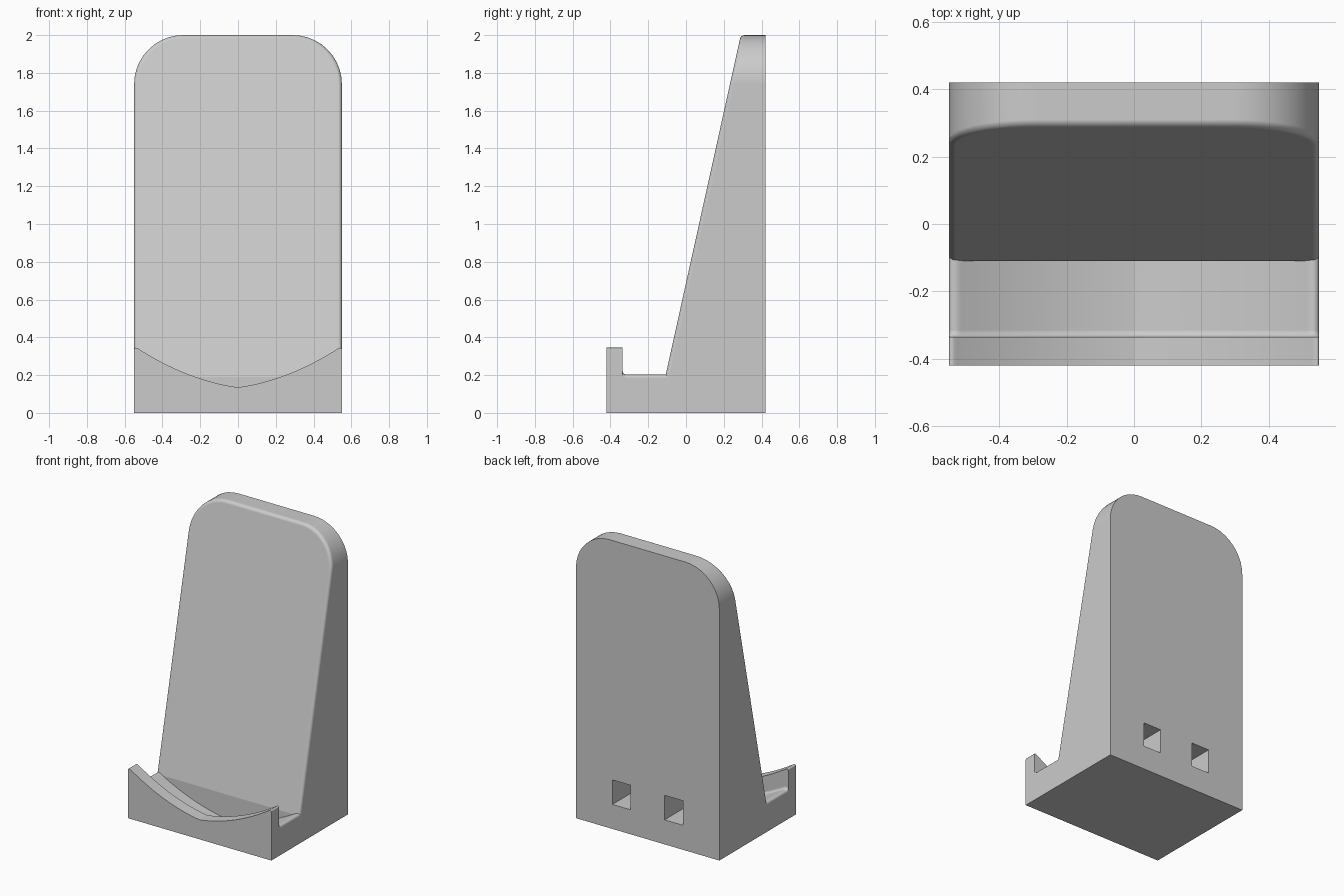
import bpy, bmesh, math

HALF_W, FRONT, BACK, TOP = 0.55, -0.42, 0.42, 2.0
LIP_BACK, WALL, KINK_Z = -0.335, -0.11, 0.19
CORNER, STEPS = 0.26, 10

cube = bpy.data.objects.get("Cube")
if cube:
    bpy.data.objects.remove(cube, do_unlink=True)

grey = bpy.data.materials.new("light grey")
grey.use_nodes = True
grey.diffuse_color = (0.6, 0.6, 0.6, 1)
grey.node_tree.nodes["Principled BSDF"].inputs["Base Color"].default_value = grey.diffuse_color


def make_object(name, bm):
    bmesh.ops.recalc_face_normals(bm, faces=bm.faces)
    mesh = bpy.data.meshes.new(name)
    bm.to_mesh(mesh)
    bm.free()
    mesh.materials.append(grey)
    obj = bpy.data.objects.new(name, mesh)
    bpy.context.collection.objects.link(obj)
    return obj


def loft(bm, rings):
    """Skin a list of closed rings and cap both ends."""
    loops = [[bm.verts.new(p) for p in ring] for ring in rings]
    n = len(loops[0])
    for a, b in zip(loops, loops[1:]):
        for i in range(n):
            j = (i + 1) % n
            bm.faces.new((a[i], a[j], b[j], b[i]))
    bm.faces.new(loops[0])
    bm.faces.new(loops[-1])


def apply_boolean(target, tool, operation):
    mod = target.modifiers.new(operation.lower(), "BOOLEAN")
    mod.operation, mod.solver, mod.object = operation, "EXACT", tool
    bpy.context.view_layer.objects.active = target
    bpy.ops.object.modifier_apply(modifier=mod.name)
    bpy.data.objects.remove(tool, do_unlink=True)


# Backrest: arched outline with a leaning front and softened front rim
def lean(z):
    return WALL + max(0, z - KINK_Z) * 0.4 / (TOP - KINK_Z)


right = [(HALF_W, 0), (HALF_W, KINK_Z)]
for i in range(STEPS + 1):
    a = math.pi / 2 * i / STEPS
    right.append((HALF_W - CORNER + CORNER * math.cos(a),
                  TOP - CORNER + CORNER * math.sin(a)))
outline = right + [(-x, z) for x, z in reversed(right)]

bm = bmesh.new()
back = [bm.verts.new((x, BACK, z)) for x, z in outline]
front = [bm.verts.new((x, lean(z), z)) for x, z in outline]
n = len(outline)
for i in range(n):
    j = (i + 1) % n
    bm.faces.new((back[i], back[j], front[j], front[i]))
bm.faces.new(back)
bm.faces.new(front[1:-1])
bm.faces.new((front[0], front[1], front[-2], front[-1]))
bmesh.ops.recalc_face_normals(bm, faces=bm.faces)
rim = [bm.edges.get((front[i], front[i + 1])) for i in range(n - 1)]
bmesh.ops.bevel(bm, geom=rim, offset=0.02, segments=8, profile=0.5,
                affect="EDGES", clamp_overlap=True)
stand = make_object("phone_stand", bm)


# Tray and front lip: one section swept across the width
def rise(x):
    return 0.14 * abs(x) + 0.47 * x * x


def end_round(x, r):
    u = max(0, abs(x) - HALF_W + r)
    return r - math.sqrt(max(0, r * r - u * u))


def section(x):
    lip = 0.135 + rise(x) - end_round(x, 0.02)
    floor = 0.02 + 0.9 * rise(x) - end_round(x, 0.035)
    r = 0.02
    pts = [(FRONT, 0), (FRONT, lip), (LIP_BACK, lip)]
    for i in range(STEPS + 1):
        a = math.pi / 2 * i / STEPS
        pts.append((LIP_BACK + r - r * math.cos(a), floor + r - r * math.sin(a)))
    pts += [(0.05, floor), (0.05, 0)]
    return [(x, y, z) for y, z in pts]


half = [0.51 * i / 14 for i in range(1, 15)]
half += [HALF_W - 0.035 * (1 - math.sin(math.pi / 2 * i / STEPS)) for i in range(STEPS + 1)]
stations = [-x for x in reversed(half)] + [0] + half
bm = bmesh.new()
loft(bm, [section(x) for x in stations])
apply_boolean(stand, make_object("tray", bm), "UNION")

# Two square sockets in the back
for side in (-1, 1):
    bm = bmesh.new()
    bmesh.ops.create_cube(bm, size=1)
    for v in bm.verts:
        v.co.x = side * 0.2 + v.co.x * 0.14
        v.co.y = BACK - 0.1 + v.co.y * 0.4
        v.co.z = 0.255 + v.co.z * 0.17
    apply_boolean(stand, make_object("socket_cutter", bm), "DIFFERENCE")

# Smooth curves, crisp edges
bpy.ops.object.select_all(action="DESELECT")
stand.select_set(True)
bpy.context.view_layer.objects.active = stand
bpy.ops.object.shade_smooth_by_angle(angle=math.radians(12))
weighted = stand.modifiers.new("weighted_normals", "WEIGHTED_NORMAL")
weighted.keep_sharp = True
